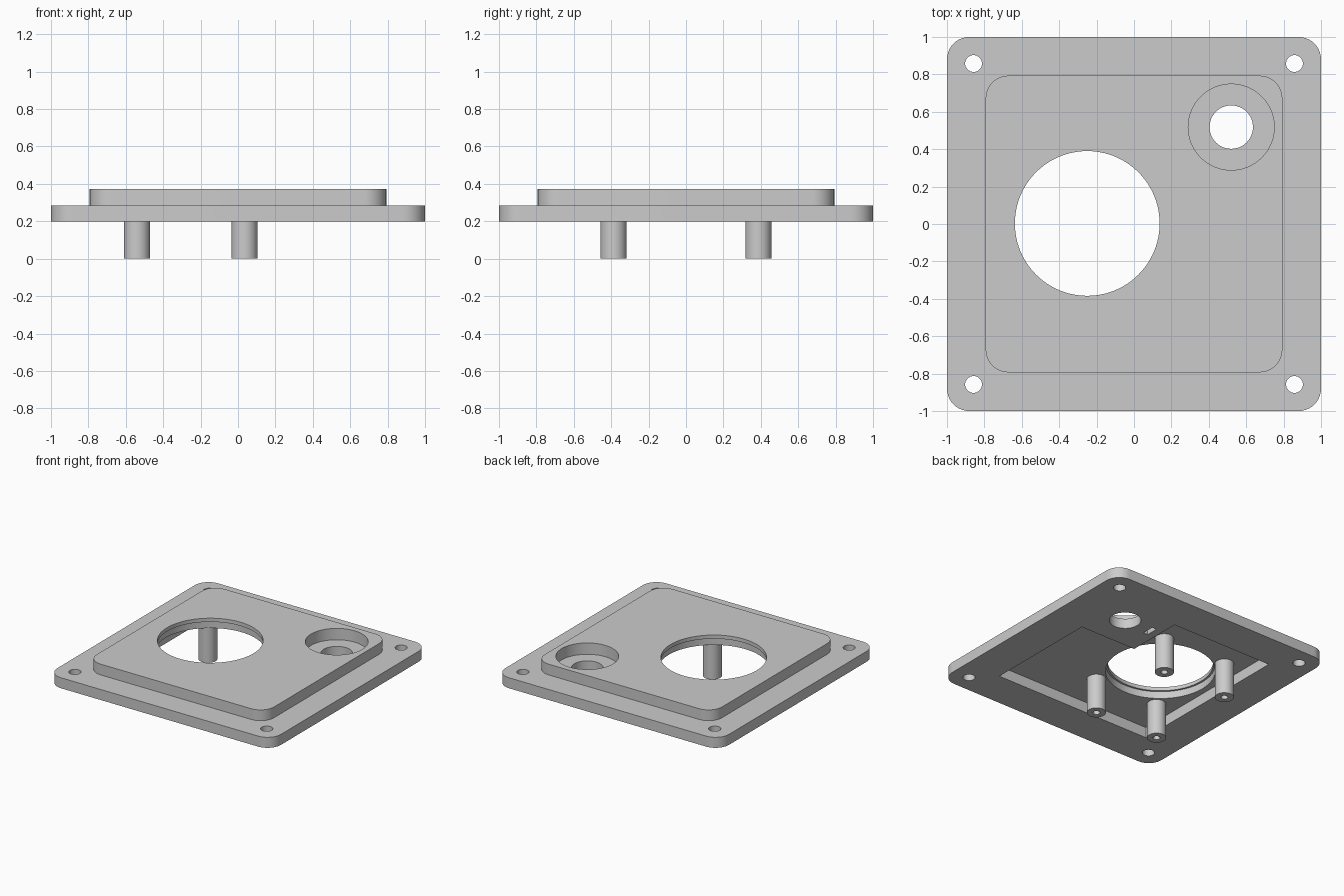
import bpy, bmesh, math

cube = bpy.data.objects.get("Cube")
if cube:
    bpy.data.objects.remove(cube, do_unlink=True)

grey = bpy.data.materials.new("light grey")
grey.use_nodes = True
grey.diffuse_color = (0.6, 0.6, 0.6, 1)
grey.node_tree.nodes["Principled BSDF"].inputs["Base Color"].default_value = (0.6, 0.6, 0.6, 1)


def prism(name, outline, z0, z1):
    """Extrude a closed outline from z0 to z1."""
    bm = bmesh.new()
    face = bm.faces.new([bm.verts.new((x, y, z0)) for x, y in outline])
    top = bmesh.ops.extrude_face_region(bm, geom=[face])["geom"]
    for v in top:
        if isinstance(v, bmesh.types.BMVert):
            v.co.z = z1
    bmesh.ops.recalc_face_normals(bm, faces=bm.faces)
    mesh = bpy.data.meshes.new(name)
    bm.to_mesh(mesh)
    bm.free()
    mesh.materials.append(grey)
    obj = bpy.data.objects.new(name, mesh)
    bpy.context.scene.collection.objects.link(obj)
    return obj


def circle(x, y, r, n=64):
    return [(x + r * math.cos(2 * math.pi * i / n), y + r * math.sin(2 * math.pi * i / n))
            for i in range(n)]


def rounded_square(half, r, n=10):
    pts = []
    for k, (sx, sy) in enumerate([(1, 1), (-1, 1), (-1, -1), (1, -1)]):
        for i in range(n + 1):
            a = math.pi / 2 * (k + i / n)
            pts.append((sx * (half - r) + r * math.cos(a), sy * (half - r) + r * math.sin(a)))
    return pts


def combine(target, tool, operation="DIFFERENCE"):
    """Apply a boolean and discard the tool."""
    mod = target.modifiers.new("cut", "BOOLEAN")
    mod.operation, mod.solver, mod.object = operation, "EXACT", tool
    bpy.context.view_layer.update()
    evaluated = target.evaluated_get(bpy.context.evaluated_depsgraph_get())
    mesh = bpy.data.meshes.new_from_object(evaluated)
    target.modifiers.clear()
    target.data = mesh
    bpy.data.objects.remove(tool, do_unlink=True)


def smooth(obj):
    bpy.ops.object.select_all(action="DESELECT")
    obj.select_set(True)
    bpy.context.view_layer.objects.active = obj
    bpy.ops.object.shade_smooth_by_angle(angle=math.radians(30))


FLOOR, TOP = 0.285, 0.372

# Flange with raised panel
plate = prism("cover_plate", rounded_square(1, 0.12), 0.2, FLOOR)
combine(plate, prism("panel", rounded_square(0.793, 0.12), 0.25, TOP), "UNION")

# Underside pocket, leaving a solid block around the small hole
pocket = [(-0.7, -0.7), (0.7, -0.7), (0.7, 0.24), (0.2, 0.24), (0.2, 0.7), (-0.7, 0.7)]
combine(plate, prism("pocket", pocket, 0.1, FLOOR))

# Large opening with a thin lip at the top
combine(plate, prism("opening", circle(-0.25, 0.003, 0.387, 96), 0.1, 0.5))
combine(plate, prism("undercut", circle(-0.25, 0.003, 0.402, 96), 0.1, 0.342))

# Small hole with counterbore, and its locating slot underneath
combine(plate, prism("small_hole", circle(0.52, 0.518, 0.116), 0.1, 0.5))
combine(plate, prism("counterbore", circle(0.52, 0.518, 0.23), 0.28, 0.5))
slot = [(0.26, 0.465), (0.3, 0.465), (0.3, 0.565), (0.26, 0.565)]
combine(plate, prism("slot", slot, 0.1, 0.25))

# Corner screw holes
for sx in (-1, 1):
    for sy in (-1, 1):
        combine(plate, prism("screw_hole", circle(sx * 0.858, sy * 0.858, 0.045, 32), 0.1, 0.5))
smooth(plate)

# Standoffs around the opening, each with a pilot hole
for side, x in (("right", -0.54), ("left", 0.035)):
    for end, y in (("front", -0.387), ("back", 0.387)):
        post = prism(f"{end}_{side}_standoff", circle(x, y, 0.07, 40), 0, FLOOR + 0.005)
        combine(post, prism("pilot_hole", circle(x, y, 0.026, 24), -0.1, 0.2))
        smooth(post)
